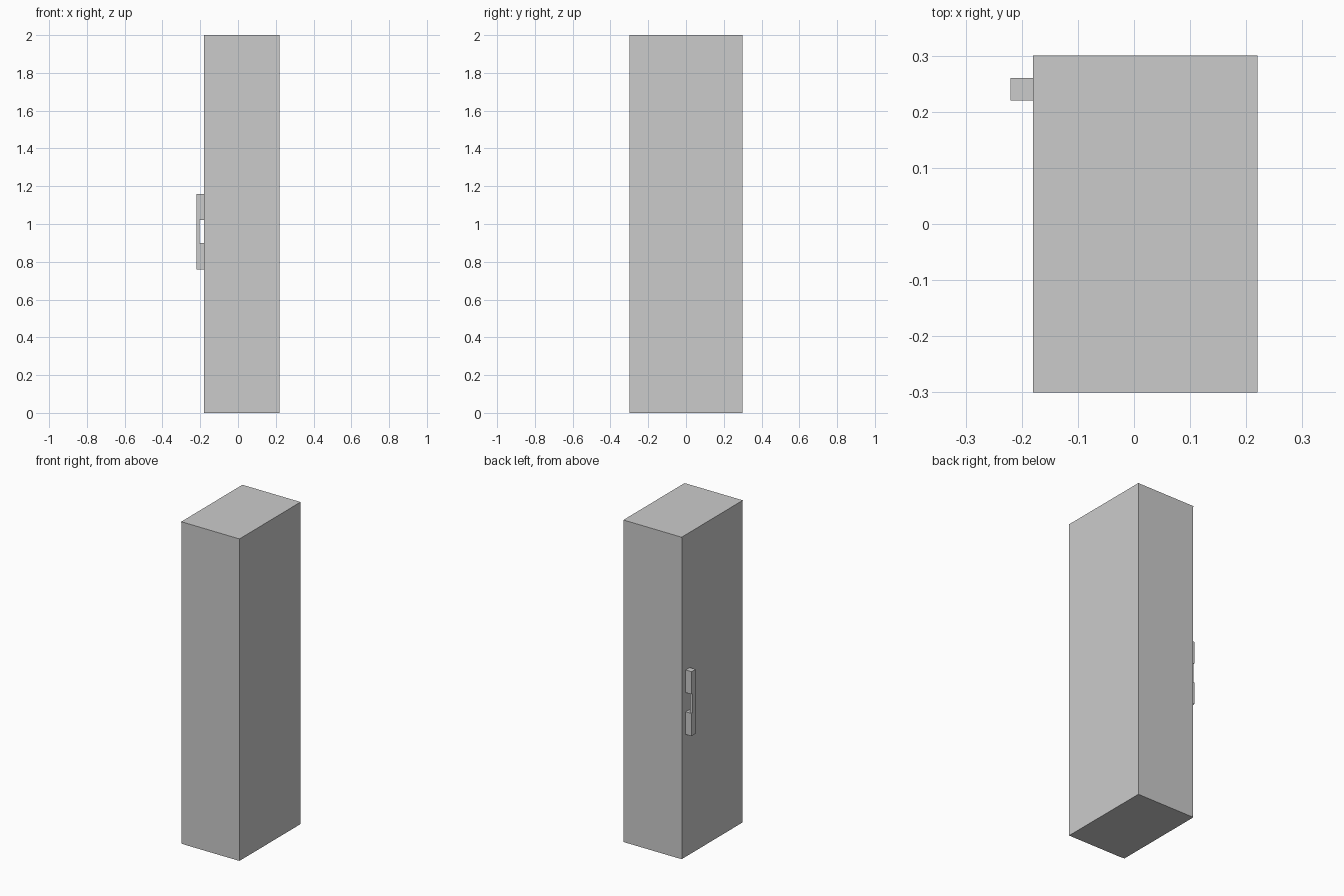
import bpy

if "Cube" in bpy.data.objects:
    bpy.data.objects.remove(bpy.data.objects["Cube"])


def box(name, x, y, z):
    """Axis-aligned box from (min, max) ranges."""
    bpy.ops.mesh.primitive_cube_add(
        size=1, location=[(a + b) / 2 for a, b in (x, y, z)])
    ob = bpy.context.object
    ob.name = name
    ob.scale = [b - a for a, b in (x, y, z)]
    bpy.ops.object.transform_apply(location=False, rotation=False, scale=True)
    return ob


T = 0.015                      # panel thickness
X0, X1, Y, H = -0.18, 0.22, 0.30, 2.0

# Cabinet shell
box("bottom_panel", (X0 + T, X1), (-Y, Y), (0, 0.005))
box("top_panel", (X0, X1), (-Y, Y), (H - 0.005, H))
box("back_panel", (X1 - T, X1), (-Y, Y), (0.005, H - 0.005))
for side, s in (("near", -1), ("far", 1)):
    box(side + "_side_panel", (X0 + 0.002, X1 - T),
        tuple(sorted((s * Y, s * (Y - T)))), (0.005, H - 0.005))

# Door, fitted between the side panels
box("door", (X0, X0 + T), (-Y + 0.002, Y - 0.002), (0, H - 0.005))

# Handle: upright grip with two mounting blocks and thin end plates
box("handle_grip", (-0.22, -0.203), (0.22, 0.252), (0.90, 1.02))
for level, z in (("lower", (0.76, 0.90)), ("upper", (1.02, 1.16))):
    box(level + "_handle_mount", (-0.22, X0), (0.22, 0.252), z)
    box(level + "_handle_plate", (-0.22, X0), (0.252, 0.26), z)
